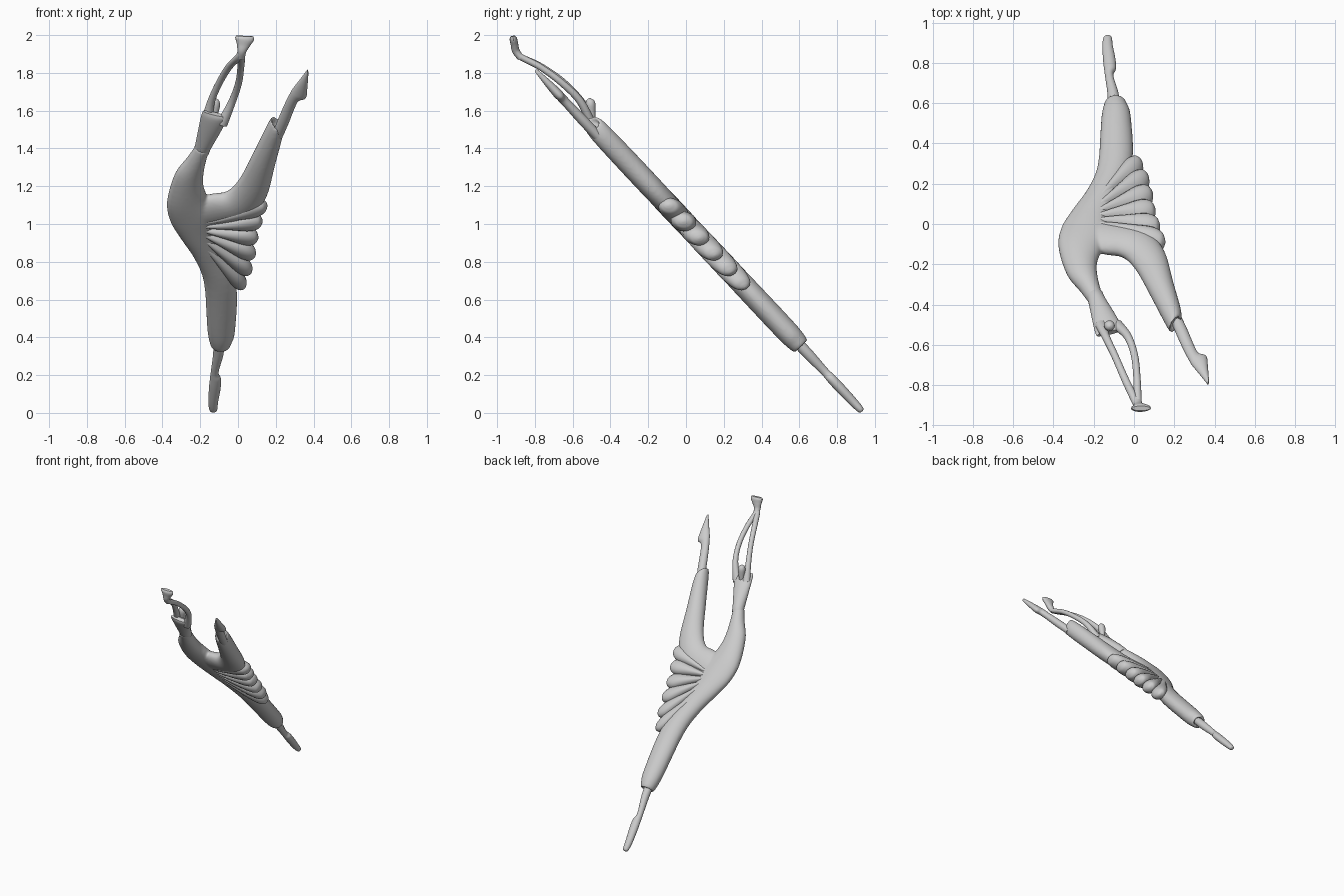
import bpy, bmesh, math
from mathutils import Vector

N = Vector((0, 0.729, 0.685))  # normal of the tilted plane the figure lies in


def plane(x, z, w=0.0):
    return Vector((x, (1 - z) * 0.94, z)) + N * w


def spline(rows, steps):
    # Catmull-Rom interpolation of equal-length tuples
    out = []
    for i in range(len(rows) - 1):
        a, b, c, d = (rows[max(0, min(len(rows) - 1, i + k))] for k in (-1, 0, 1, 2))
        for s in range(steps):
            t = s / steps
            out.append([0.5 * (2 * q + (r - p) * t + (2 * p - 5 * q + 4 * r - u) * t * t
                               + (3 * q - p - 3 * r + u) * t ** 3)
                        for p, q, r, u in zip(a, b, c, d)])
    return out + [list(rows[-1])]


def skin(name, rings):
    bm = bmesh.new()
    vs = [[bm.verts.new(p) for p in r] for r in rings]
    n = len(vs[0])
    for a, b in zip(vs, vs[1:]):
        for i in range(n):
            bm.faces.new((a[i], a[(i + 1) % n], b[(i + 1) % n], b[i]))
    bm.faces.new(vs[0])
    bm.faces.new(vs[-1])
    bmesh.ops.recalc_face_normals(bm, faces=bm.faces)
    me = bpy.data.meshes.new(name)
    bm.to_mesh(me)
    bm.free()
    ob = bpy.data.objects.new(name, me)
    bpy.context.collection.objects.link(ob)
    bpy.ops.object.select_all(action='DESELECT')
    ob.select_set(True)
    bpy.context.view_layer.objects.active = ob
    bpy.ops.object.shade_smooth_by_angle(angle=math.radians(50))
    return ob


def loft(name, rows, w=0.0, tilt=0.0, steps=5, n=28, inset=()):
    # rows: left x, left z, right x, right z, half thickness
    rings = []
    for lx, lz, rx, rz, h in spline(rows, steps) + list(inset):
        ring = []
        for i in range(n):
            a = 2 * math.pi * i / n
            c, s = math.cos(a) / 2, math.sin(a)
            ring.append(plane((lx + rx) / 2 + (rx - lx) * c, (lz + rz) / 2 + (rz - lz) * c,
                              w + h * s + tilt * h * c))
        rings.append(ring)
    return skin(name, rings)


def tube(name, rows, steps=6, n=16):
    # rows: x, y, z, radius across x, radius across the other way
    pts = spline(rows, steps)
    rings = []
    for i, (x, y, z, ra, rb) in enumerate(pts):
        t = (Vector(pts[min(i + 1, len(pts) - 1)][:3]) - Vector(pts[max(i - 1, 0)][:3])).normalized()
        v = t.cross(Vector((1, 0, 0))).normalized()
        u = v.cross(t)
        rings.append([Vector((x, y, z)) + u * ra * math.cos(2 * math.pi * k / n)
                      + v * rb * math.sin(2 * math.pi * k / n) for k in range(n)])
    return skin(name, rings)


# Torso flowing into the standing leg, with a recessed trouser end
torso = loft("torso_and_standing_leg", [
    (-.225, 1.41, -.15, 1.40, .038), (-.27, 1.345, -.175, 1.31, .048),
    (-.335, 1.26, -.185, 1.22, .055), (-.376, 1.12, -.165, 1.15, .06),
    (-.36, 1.02, -.12, 1.06, .06), (-.305, .93, -.11, .96, .058),
    (-.23, .82, -.075, .85, .057), (-.18, .69, -.008, .67, .06),
    (-.163, .45, -.015, .44, .06), (-.15, .375, -.033, .375, .054),
    (-.138, .35, -.045, .35, .045)],
    inset=[(-.13, .35, -.055, .35, .035), (-.125, .37, -.06, .37, .03)])

# Raised leg
leg = loft("raised_leg", [
    (-.27, 1.12, -.24, .97, .045), (-.15, 1.15, -.08, 1.0, .055),
    (-.06, 1.165, .07, 1.05, .058), (.008, 1.235, .152, 1.15, .06),
    (.08, 1.37, .195, 1.31, .06), (.15, 1.51, .233, 1.455, .057),
    (.175, 1.555, .236, 1.505, .048)],
    inset=[(.182, 1.552, .23, 1.51, .036), (.178, 1.53, .224, 1.49, .03)])

# Fuse the two into one flowing body
bpy.ops.object.select_all(action='DESELECT')
leg.select_set(True)
torso.select_set(True)
bpy.context.view_layer.objects.active = torso
bpy.ops.object.join()
torso.name = "body"
for m in list(torso.modifiers):
    torso.modifiers.remove(m)
rm = torso.modifiers.new("fuse", 'REMESH')
rm.mode = 'VOXEL'
rm.voxel_size = 0.008
rm.use_smooth_shade = True
sm = torso.modifiers.new("soften", 'SMOOTH')
sm.factor = 0.5
sm.iterations = 6

# Fan of skirt pleats radiating from the hip
root = Vector((-.27, 1.01))
tips = [(.155, 1.10), (.13, 1.015), (.107, .925), (.092, .835), (.07, .745), (.035, .665)]
for k, tip in enumerate(tips):
    d = Vector(tip) - root
    p = Vector((-d.y, d.x)).normalized()
    rows = []
    for s, hw, th in ((0, .006, .03), (.3, .018, .052), (.6, .034, .058), (.82, .046, .056),
                      (.94, .036, .044), (.985, .018, .024), (1, .004, .006)):
        c = root + d * s
        a, b = c + p * hw, c - p * hw
        rows.append((a.x, a.y, b.x, b.y, th))
    loft(f"skirt_pleat_{k + 1}", rows, tilt=0.5, n=20)

# Upper body, between the waist and the arms
loft("upper_body", [
    (-.24, 1.375, -.155, 1.37, .034), (-.228, 1.41, -.14, 1.405, .04),
    (-.21, 1.50, -.09, 1.49, .036), (-.195, 1.57, -.06, 1.55, .026),
    (-.185, 1.595, -.06, 1.565, .012)], w=.005)

# Head
tube("head", [(-.125, -.50, 1.53, .018, .018), (-.125, -.50, 1.58, .02, .02),
              (-.122, -.505, 1.63, .027, .026), (-.122, -.508, 1.655, .02, .02),
              (-.122, -.508, 1.666, .004, .004)])

# Arms curving up into joined hands
tube("left_arm", [(-.165, -.50, 1.55, .03, .025), (-.14, -.56, 1.655, .02, .02),
                  (-.095, -.655, 1.755, .018, .018), (-.045, -.77, 1.835, .019, .017),
                  (.005, -.875, 1.885, .02, .017), (.02, -.905, 1.92, .018, .015)])
tube("right_arm", [(-.085, -.50, 1.53, .03, .025), (-.03, -.56, 1.65, .02, .02),
                   (.003, -.655, 1.745, .018, .018), (.015, -.77, 1.83, .018, .017),
                   (.018, -.875, 1.885, .02, .017), (.022, -.905, 1.92, .018, .015)])
tube("hands", [(.015, -.875, 1.88, .022, .018), (.02, -.9, 1.915, .024, .02),
               (.028, -.908, 1.95, .036, .02), (.034, -.914, 1.98, .05, .02),
               (.035, -.916, 1.995, .045, .012)])

# Pointed feet
loft("raised_foot", [
    (.185, 1.50, .235, 1.475, .026), (.215, 1.575, .268, 1.55, .027),
    (.25, 1.655, .30, 1.63, .024), (.278, 1.71, .322, 1.67, .024),
    (.29, 1.73, .36, 1.685, .025), (.325, 1.775, .367, 1.735, .02),
    (.366, 1.83, .373, 1.815, .01)], w=-.022)
loft("standing_foot", [
    (-.128, .40, -.065, .40, .028), (-.132, .31, -.077, .31, .028),
    (-.143, .225, -.103, .215, .022), (-.148, .185, -.09, .18, .025),
    (-.153, .14, -.092, .13, .026), (-.157, .06, -.105, .06, .023),
    (-.152, .018, -.11, .018, .018), (-.14, .008, -.12, .008, .008)])
